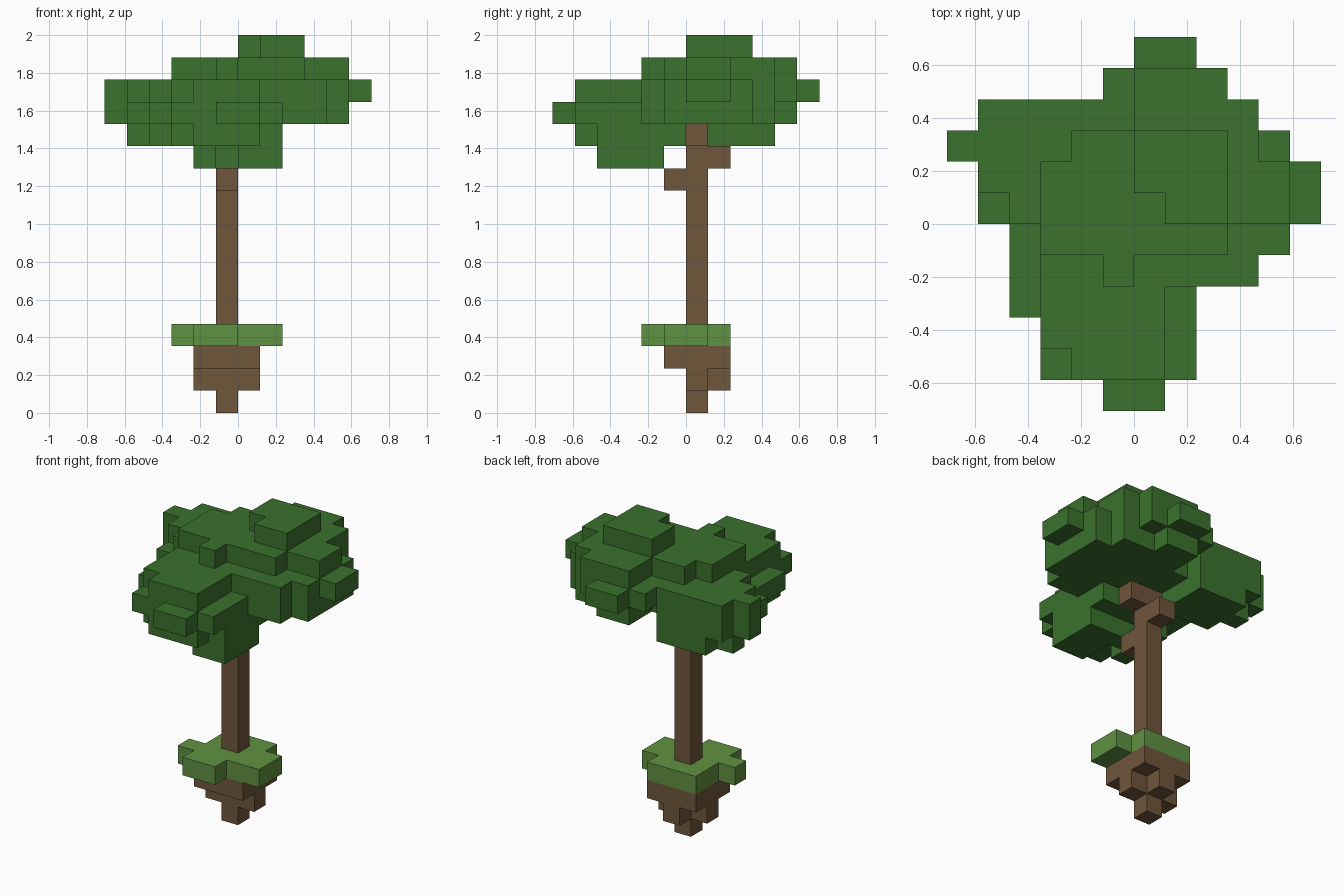
import bpy
import bmesh
from mathutils import Vector

cube = bpy.data.objects.get("Cube")
if cube:
    bpy.data.objects.remove(cube, do_unlink=True)

UNIT = 2 / 17  # edge length of one block


def material(name, color):
    mat = bpy.data.materials.new(name)
    mat.use_nodes = True
    mat.diffuse_color = (*color, 1)
    shader = next(n for n in mat.node_tree.nodes if n.type == 'BSDF_PRINCIPLED')
    shader.inputs["Base Color"].default_value = (*color, 1)
    return mat


leaf_green = material("leaf green", (0.043, 0.165, 0.026))
grass_green = material("grass green", (0.117, 0.283, 0.054))
bark_brown = material("bark brown", (0.162, 0.093, 0.044))

claimed = set()  # blocks already used by an earlier part


def block_part(name, mat, layers):
    """Join slabs (x start, x end, y start, y end) on block layers into one shell."""
    cells = set()
    for (bottom, top), slabs in layers:
        for x0, x1, y0, y1 in slabs:
            cells |= {(x, y, z) for x in range(x0, x1)
                      for y in range(y0, y1) for z in range(bottom, top)}
    cells -= claimed
    claimed.update(cells)

    bm = bmesh.new()
    corners = {}

    def corner(point):
        key = tuple(round(c) for c in point)
        if key not in corners:
            corners[key] = bm.verts.new(Vector(key) * UNIT)
        return corners[key]

    # Only the outward sides of the block group become faces
    for cell in sorted(cells):
        for axis in range(3):
            for side in (-1, 1):
                normal = Vector((0, 0, 0))
                normal[axis] = side
                if tuple(round(c) for c in Vector(cell) + normal) in cells:
                    continue
                u = Vector((0, 0, 0))
                u[(axis + 1) % 3] = 1
                v = normal.cross(u)
                center = Vector(cell) + Vector((1, 1, 1)) / 2 + normal / 2
                ring = [center + (a * u + b * v) / 2
                        for a, b in ((-1, -1), (1, -1), (1, 1), (-1, 1))]
                bm.faces.new([corner(p) for p in ring])

    # Merge the flat grids into large clean faces
    bmesh.ops.dissolve_limit(bm, angle_limit=0.01, verts=bm.verts[:], edges=bm.edges[:])
    mesh = bpy.data.meshes.new(name)
    bm.to_mesh(mesh)
    bm.free()
    mesh.materials.append(mat)
    obj = bpy.data.objects.new(name, mesh)
    bpy.context.collection.objects.link(obj)
    return obj


# Hanging clump of soil, tapering to a point
block_part("soil_clump", bark_brown, [
    ((0, 1), [(-1, 0, 0, 1)]),
    ((1, 2), [(-2, 1, 0, 1), (-1, 0, 1, 2)]),
    ((2, 3), [(-2, 1, -1, 2)]),
])

# Grass patch
block_part("grass_patch", grass_green, [
    ((3, 4), [(-2, 1, -1, 2), (-2, 0, -2, -1), (-3, -2, -1, 0), (1, 2, -1, 1)]),
])

# Trunk with three short branch stubs
block_part("trunk", bark_brown, [
    ((4, 13), [(-1, 0, 0, 1)]),
    ((10, 11), [(-1, 0, -1, 0)]),
    ((11, 12), [(-1, 0, 1, 2)]),
    ((12, 13), [(0, 1, 0, 1)]),
])

# Tall main crown
block_part("crown_leaves", leaf_green, [
    ((16, 17), [(1, 3, 0, 1), (0, 3, 1, 3)]),
    ((15, 16), [(0, 5, 0, 2), (0, 4, 2, 4), (0, 3, 4, 5), (-3, 0, -1, 2),
                (-2, 0, 2, 3), (0, 3, -1, 0), (-1, 0, -2, -1)]),
    ((14, 15), [(-1, 3, 4, 5), (0, 2, 5, 6), (5, 6, 0, 2)]),
    ((13, 15), [(0, 5, -1, 3), (0, 4, 3, 4), (1, 4, -2, -1), (0, 2, 4, 5)]),
])

# Leaf cluster on the model's right
block_part("right_leaves", leaf_green, [
    ((14, 15), [(-5, 0, 1, 4), (-4, 0, 0, 1)]),
    ((13, 15), [(-6, -5, 2, 3)]),
    ((13, 14), [(-5, -1, 0, 4), (-1, 0, -1, 3)]),
    ((12, 13), [(-4, -1, 1, 4), (-5, -4, 2, 3)]),
])

# Low leaf cluster at the front
block_part("front_leaves", leaf_green, [
    ((14, 15), [(-3, 1, -4, 0), (-2, 1, -5, -4)]),
    ((13, 14), [(-3, 2, -5, 0), (-4, -3, -3, 0), (-1, 1, -6, -5)]),
    ((12, 13), [(-3, 2, -4, -1), (-2, 1, -5, -4), (-2, 2, -1, 0)]),
    ((11, 12), [(0, 2, -4, -1), (-1, 0, -2, -1), (-2, -1, -3, -1)]),
])
